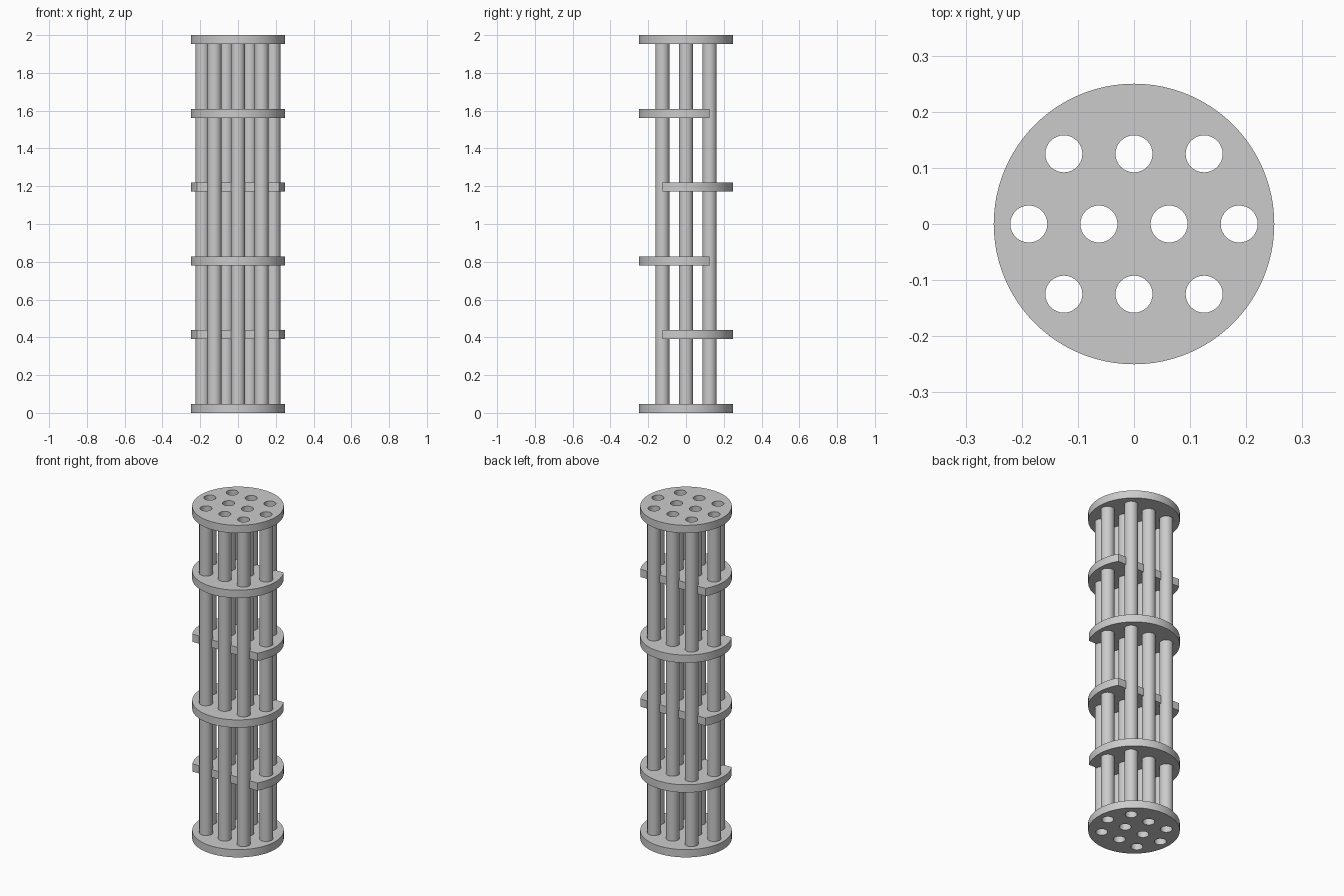
import bpy, bmesh
from math import cos, sin, radians

cube = bpy.data.objects.get("Cube")
if cube:
    bpy.data.objects.remove(cube, do_unlink=True)

HEIGHT, RADIUS, THICK = 2.0, 0.25, 3 / 64
PITCH = (HEIGHT - THICK) / 5
BORE, SEAT, OUTER = 0.033, 0.035, 0.0375
ROW = 0.125
TUBES = [(x * ROW, y * ROW) for y in (-1, 1) for x in (-1, 0, 1)]
TUBES += [(x * ROW, 0) for x in (-1.5, -0.5, 0.5, 1.5)]

metal = bpy.data.materials.new("grey metal")
metal.use_nodes = True
grey = (0.6, 0.6, 0.6, 1)
metal.diffuse_color = grey
metal.node_tree.nodes["Principled BSDF"].inputs["Base Color"].default_value = grey


def make_object(name, bm):
    bmesh.ops.recalc_face_normals(bm, faces=bm.faces)
    mesh = bpy.data.meshes.new(name)
    bm.to_mesh(mesh)
    bm.free()
    mesh.materials.append(metal)
    obj = bpy.data.objects.new(name, mesh)
    bpy.context.collection.objects.link(obj)
    return obj


def activate(obj):
    bpy.ops.object.select_all(action="DESELECT")
    obj.select_set(True)
    bpy.context.view_layer.objects.active = obj


def smooth(obj):
    activate(obj)
    bpy.ops.object.shade_smooth_by_angle(angle=radians(30))


def arc(radius, start, end, steps, centre=(0, 0)):
    angles = [radians(start + (end - start) * i / steps) for i in range(steps + 1)]
    return [(centre[0] + radius * cos(a), centre[1] + radius * sin(a)) for a in angles]


def prism(bm, outline, z0, z1):
    face = bm.faces.new([bm.verts.new((x, y, z0)) for x, y in outline])
    result = bmesh.ops.extrude_face_region(bm, geom=[face])
    top = [v for v in result["geom"] if isinstance(v, bmesh.types.BMVert)]
    bmesh.ops.translate(bm, verts=top, vec=(0, 0, z1 - z0))


def drilled_plate(name, outline, z, hole_radius):
    bm = bmesh.new()
    prism(bm, outline, z, z + THICK)
    plate = make_object(name, bm)
    # Cutter with one round pin per tube
    bm = bmesh.new()
    for centre in TUBES:
        prism(bm, arc(hole_radius, 0, 360, 32, centre)[:-1], z - 0.1, z + THICK + 0.1)
    cutter = make_object("hole_cutter", bm)
    cutter.hide_render = True
    mod = plate.modifiers.new("holes", "BOOLEAN")
    mod.operation, mod.solver, mod.object = "DIFFERENCE", "EXACT", cutter
    activate(plate)
    bpy.ops.object.modifier_apply(modifier=mod.name)
    bpy.data.objects.remove(cutter, do_unlink=True)
    smooth(plate)


# End plates
disc = arc(RADIUS, 0, 360, 96)[:-1]
drilled_plate("bottom_end_plate", disc, 0, BORE)
drilled_plate("top_end_plate", disc, HEIGHT - THICK, BORE)

# Baffles, cut off on alternate sides through an outer row of tubes
for i in range(1, 5):
    start = -30 if i % 2 else 150
    drilled_plate(f"baffle_{i}", arc(RADIUS, start, start + 240, 64), i * PITCH, SEAT)

# Hollow tubes between the end plates
bm = bmesh.new()
for centre in TUBES:
    rings = [[bm.verts.new((x, y, z)) for x, y in arc(r, 0, 360, 32, centre)[:-1]]
             for r, z in ((OUTER, THICK), (OUTER, HEIGHT - THICK),
                          (BORE, HEIGHT - THICK), (BORE, THICK))]
    for a, b in zip(rings, rings[1:] + rings[:1]):
        for k in range(len(a)):
            n = (k + 1) % len(a)
            bm.faces.new((a[k], a[n], b[n], b[k]))
smooth(make_object("tube_bundle", bm))
